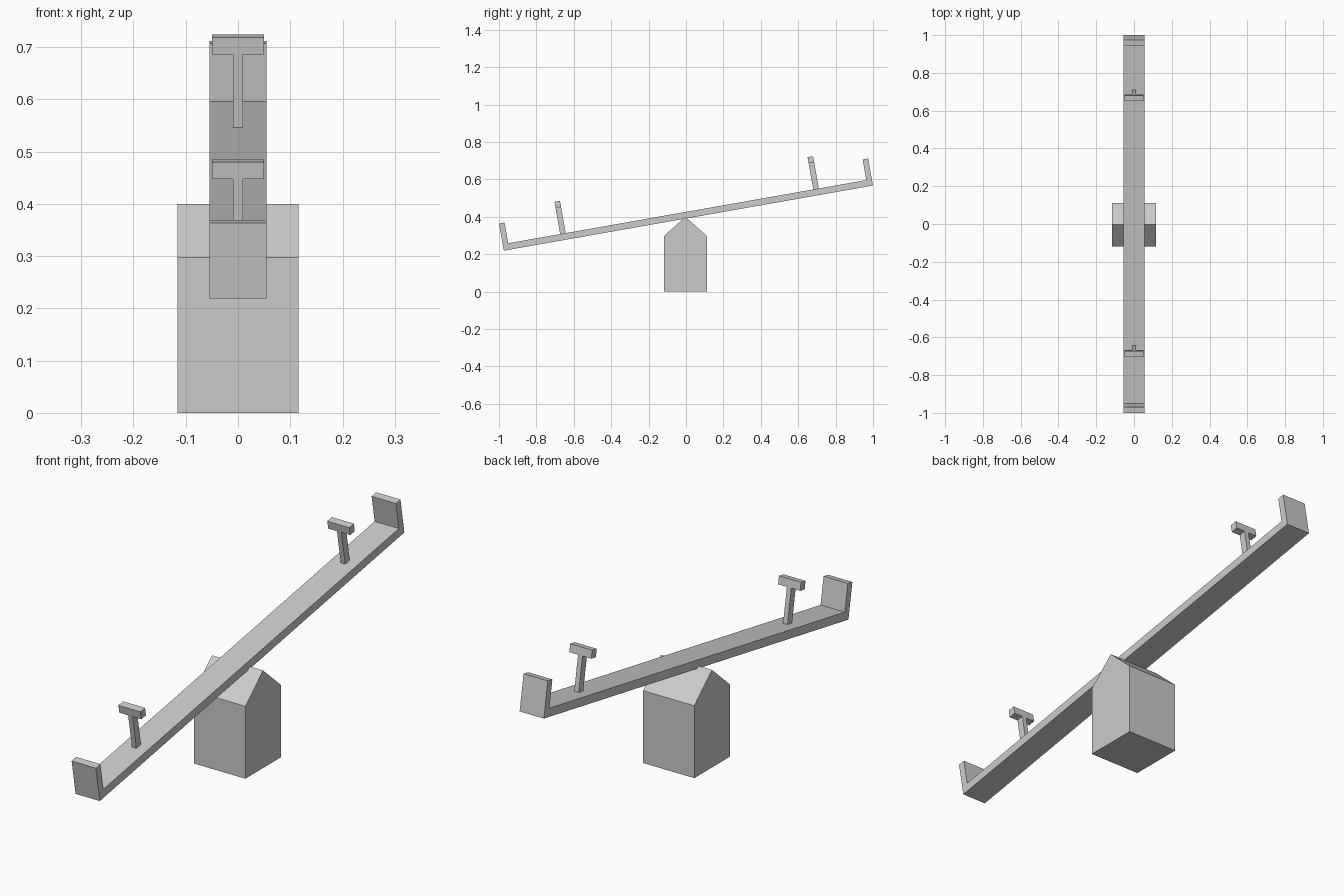
import bpy
import bmesh
from math import radians
from mathutils import Matrix, Vector

cube = bpy.data.objects.get("Cube")
if cube:
    bpy.data.objects.remove(cube, do_unlink=True)

# One plain grey for everything
GREY = (0.6, 0.6, 0.6, 1.0)
grey = bpy.data.materials.new("plain_grey")
grey.use_nodes = True
grey.diffuse_color = GREY
grey.node_tree.nodes["Principled BSDF"].inputs["Base Color"].default_value = GREY

# Plank frame: origin at the lower front corner, tilted up towards the back
TILT = Matrix.Translation((0, -0.974, 0.219)) @ Matrix.Rotation(radians(10), 4, "X")
LENGTH, THICK, WIDTH = 2.004, 0.035, 0.11


def extrude_profile(name, profile, width, matrix=Matrix()):
    """Extrude a closed side profile of (y, z) points across x."""
    bm = bmesh.new()
    face = bm.faces.new([bm.verts.new((-width / 2, y, z)) for y, z in profile])
    result = bmesh.ops.extrude_face_region(bm, geom=[face])
    moved = [v for v in result["geom"] if isinstance(v, bmesh.types.BMVert)]
    bmesh.ops.translate(bm, verts=moved, vec=Vector((width, 0, 0)))
    bmesh.ops.recalc_face_normals(bm, faces=bm.faces)
    mesh = bpy.data.meshes.new(name)
    bm.to_mesh(mesh)
    bm.free()
    mesh.materials.append(grey)
    obj = bpy.data.objects.new(name, mesh)
    obj.matrix_world = matrix
    bpy.context.collection.objects.link(obj)
    return obj


def box(y0, y1, z0, z1):
    return [(y0, z0), (y1, z0), (y1, z1), (y0, z1)]


# Pivot block with a gabled top
extrude_profile("pivot_base", [(-0.118, 0), (0.112, 0), (0.112, 0.297),
                               (-0.003, 0.40), (-0.118, 0.297)], 0.232)

# Plank with an upright backrest at each end
BACK, RISE = 0.03, 0.147
extrude_profile("plank", [(0, 0), (LENGTH, 0), (LENGTH, RISE), (LENGTH - BACK, RISE),
                          (LENGTH - BACK, THICK), (BACK, THICK), (BACK, RISE), (0, RISE)],
                WIDTH, TILT)

# T-shaped handles
BAR_LOW, BAR_TOP, DEPTH = 0.177, 0.21, 0.03
for side, start in (("front", 0.312), ("back", 1.686)):
    end = start + DEPTH
    extrude_profile(side + "_handle_post", box(start, end, THICK, BAR_LOW), 0.02, TILT)
    extrude_profile(side + "_handle_bar", box(start, end, BAR_LOW, BAR_TOP), 0.10, TILT)
